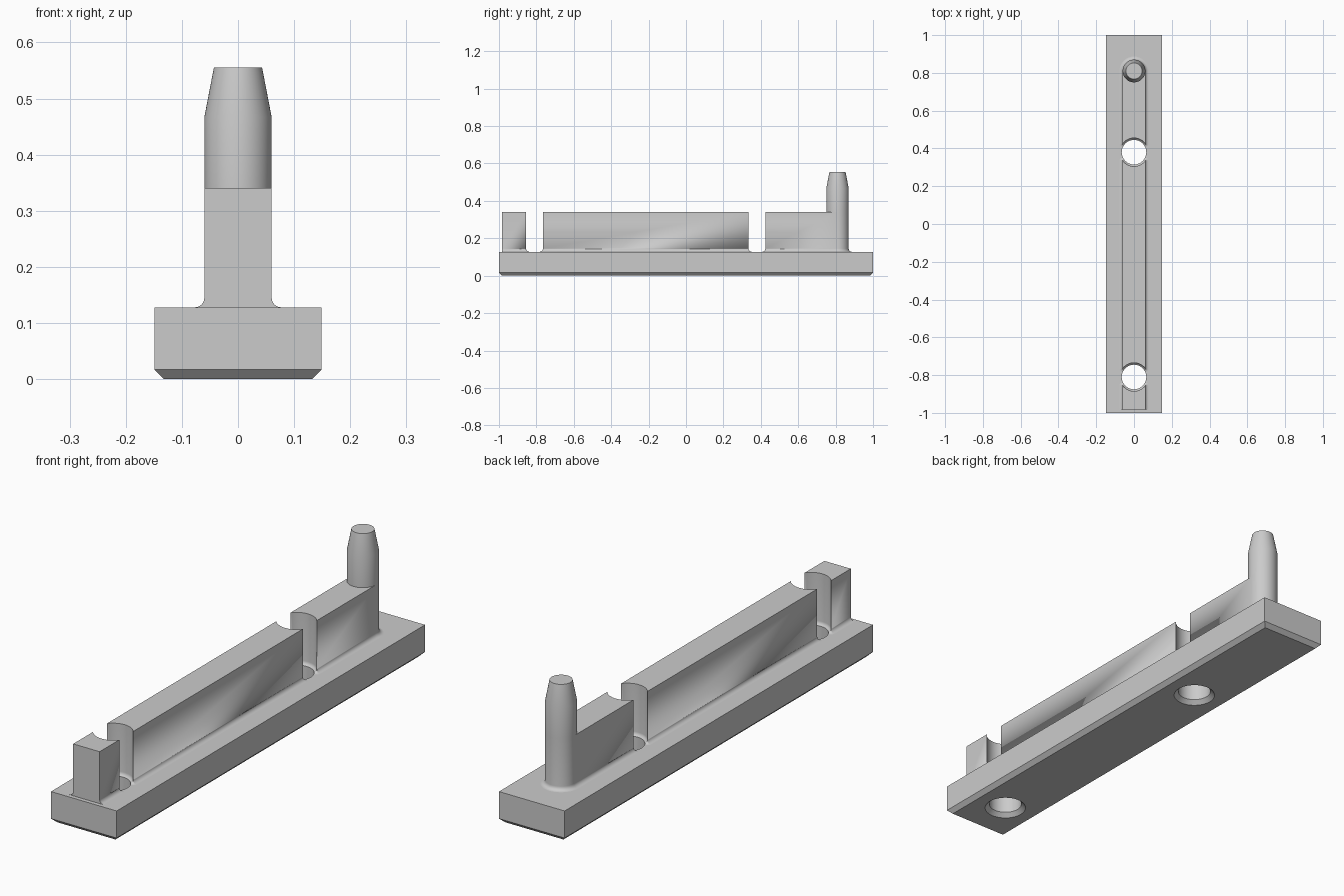
import bpy, bmesh
from math import sin, cos, pi, atan2, hypot, radians

if "Cube" in bpy.data.objects:
    bpy.data.objects.remove(bpy.data.objects["Cube"])

HALF, NOTCH = 0.06, 0.045          # rib half width, half gap at the rib sides
BASE_TOP, RIB_TOP = 0.128, 0.341
FILLET, CHAMFER = 0.017, 0.017
HOLES = (-0.81, 0.38)
HOLE_R, PIN_Y = 0.065, 0.81

grey = bpy.data.materials.new("plain grey")
grey.use_nodes = True
grey.diffuse_color = (0.6, 0.6, 0.6, 1)
grey.node_tree.nodes["Principled BSDF"].inputs["Base Color"].default_value = grey.diffuse_color


def finish(name, bm):
    bmesh.ops.remove_doubles(bm, verts=bm.verts, dist=1e-5)
    bmesh.ops.recalc_face_normals(bm, faces=bm.faces)
    mesh = bpy.data.meshes.new(name)
    bm.to_mesh(mesh)
    bm.free()
    ob = bpy.data.objects.new(name, mesh)
    bpy.context.collection.objects.link(ob)
    mesh.materials.append(grey)
    return ob


def ring(bm, pts, z):
    return [bm.verts.new((x, y, z)) for x, y in pts]


def bridge(bm, a, b):
    for i in range(len(a)):
        j = (i + 1) % len(a)
        bm.faces.new((a[i], a[j], b[j], b[i]))


def loft(bm, layers):
    # Stack of equal outlines, capped at the bottom only
    rings = [ring(bm, pts, z) for pts, z in layers]
    bm.faces.new(rings[0][::-1])
    for a, b in zip(rings, rings[1:]):
        bridge(bm, a, b)
    return rings[-1]


def arc(cx, cy, r, a0, a1, n):
    return [(cx + r * cos(a0 + (a1 - a0) * i / n), cy + r * sin(a0 + (a1 - a0) * i / n))
            for i in range(n + 1)]


def rib_end(kind, c, d):
    # Back end of a rib outline, grown outward by d
    if kind == "flat":
        return [(HALF + d, c), (-HALF - d, c)]
    if kind == "round":
        return arc(0, c, HALF + d, 0, pi, 24)
    turn = atan2(NOTCH, HALF)
    r = hypot(HALF, NOTCH) - d
    return (arc(HALF, c - NOTCH, d, 0, pi - turn, 6)
            + arc(0, c, r, -turn, turn - pi, 20)[1:-1]
            + arc(-HALF, c - NOTCH, d, turn, pi, 6))


def rib(name, front, back):
    bm = bmesh.new()

    def outline(d):
        fk, fc = front
        return rib_end(*back, d) + [(-x, -y) for x, y in rib_end(fk, -fc, d)]

    steps = 6
    layers = [(outline(FILLET * (1 - sin(i / steps * pi / 2))),
               BASE_TOP + FILLET * (1 - cos(i / steps * pi / 2))) for i in range(steps + 1)]
    layers.append((outline(0), RIB_TOP))
    top = loft(bm, layers)
    if back[0] == "round":
        # Pin rises from the rounded rib end and tapers to a flat tip
        half = top[:25]
        inner = ring(bm, arc(0, PIN_Y, HALF, pi, 2 * pi, 24)[1:-1], RIB_TOP)
        bm.faces.new(top[25:] + [half[0]] + inner[::-1] + [half[-1]])
        lower = half + inner
        for r, z in ((HALF, 0.467), (0.043, 0.555)):
            upper = ring(bm, arc(0, PIN_Y, r, 0, 2 * pi, 48)[:-1], z)
            bridge(bm, lower, upper)
            lower = upper
        bm.faces.new(lower)
    else:
        bm.faces.new(top)
    return finish(name, bm)


# Base plate with chamfered underside
bm = bmesh.new()


def rect(inset):
    x, y = 0.149 - inset, 1 - inset
    return [(x, -y), (x, y), (-x, y), (-x, -y)]


bm.faces.new(loft(bm, [(rect(CHAMFER), 0), (rect(0), CHAMFER), (rect(0), BASE_TOP)]))
parts = [finish("base_plate", bm)]

# Upright rib, split by the two holes
parts.append(rib("front_rib", ("flat", -0.983), ("notch", HOLES[0])))
parts.append(rib("middle_rib", ("notch", HOLES[0]), ("notch", HOLES[1])))
parts.append(rib("back_rib_with_pin", ("notch", HOLES[1]), ("round", PIN_Y)))

# Countersunk hole cutters
bm = bmesh.new()
for y in HOLES:
    bm.faces.new(loft(bm, [(arc(0, y, r, 0, 2 * pi, 48)[:-1], z) for r, z in
                           ((HOLE_R + 2 * CHAMFER, -CHAMFER), (HOLE_R, CHAMFER), (HOLE_R, 0.5))]))
cutter = finish("hole_cutter", bm)
cutter.hide_render = True
cutter.hide_set(True)

for ob in parts:
    cut = ob.modifiers.new("holes", "BOOLEAN")
    cut.operation = "DIFFERENCE"
    cut.solver = "EXACT"
    cut.object = cutter
    bpy.context.view_layer.objects.active = ob
    bpy.ops.object.select_all(action="DESELECT")
    ob.select_set(True)
    bpy.ops.object.modifier_apply(modifier="holes")
    bpy.ops.object.shade_smooth_by_angle(angle=radians(25 if "rib" in ob.name else 30))

bpy.data.objects.remove(cutter)
